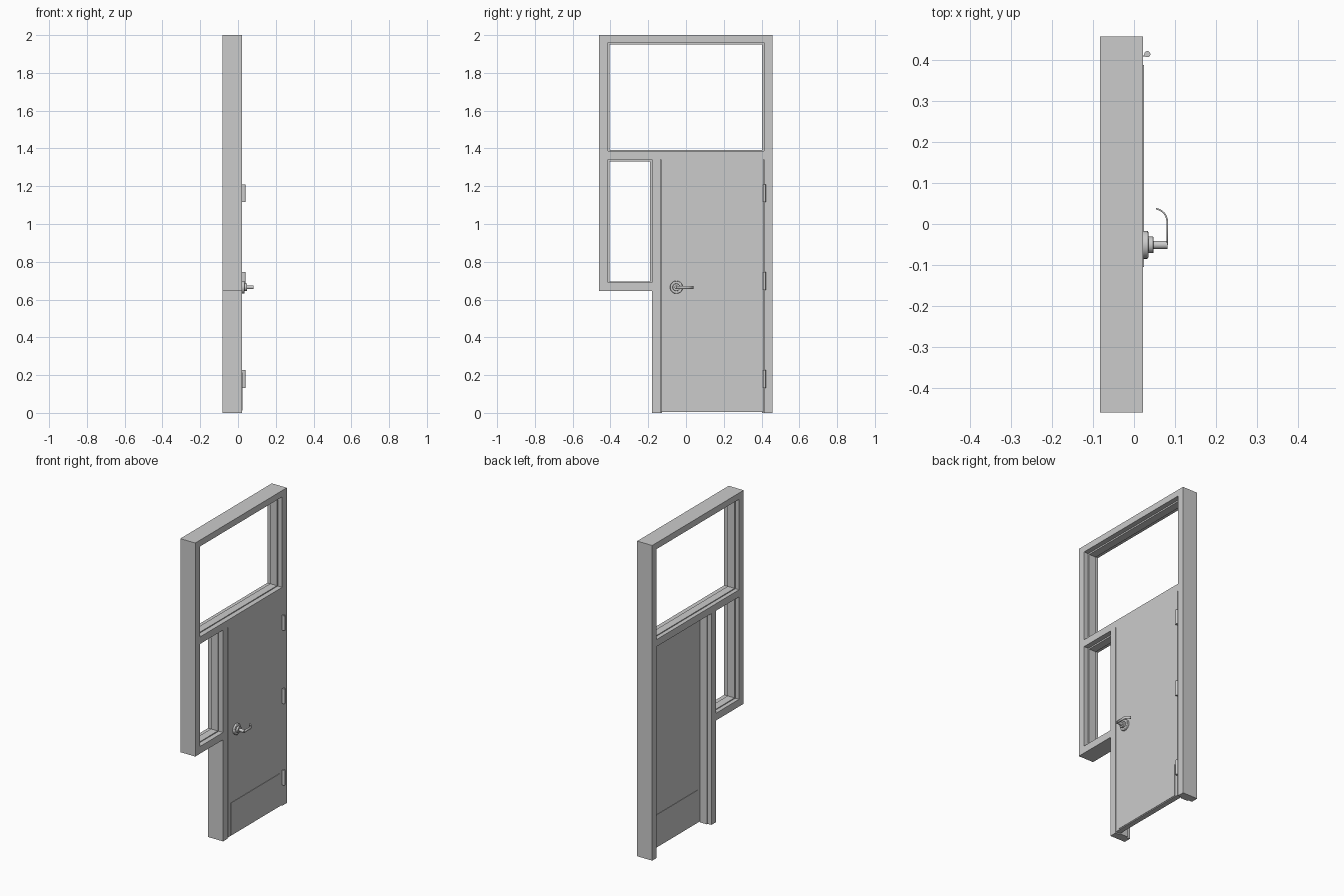
import bpy, bmesh, math

if "Cube" in bpy.data.objects:
    bpy.data.objects.remove(bpy.data.objects["Cube"])

X_BACK, X_FRONT = -0.083, 0.022


def rect(y0, z0, y1, z1):
    return [(y0, z0), (y1, z0), (y1, z1), (y0, z1)]


def plate(name, loops, x0, x1):
    """Fill closed (y, z) outlines (inner ones become holes), extruded x0..x1."""
    cu = bpy.data.curves.new(name, 'CURVE')
    cu.dimensions = '2D'
    cu.fill_mode = 'BOTH'
    cu.extrude = (x1 - x0) / 2
    for pts in loops:
        s = cu.splines.new('POLY')
        s.points.add(len(pts) - 1)
        for p, (y, z) in zip(s.points, pts):
            p.co = (y, z, 0, 1)
        s.use_cyclic_u = True
    ob = bpy.data.objects.new(name, cu)
    bpy.context.collection.objects.link(ob)
    ob.location.x = (x0 + x1) / 2
    ob.rotation_euler = (math.pi / 2, 0, math.pi / 2)
    bpy.ops.object.select_all(action='DESELECT')
    ob.select_set(True)
    bpy.context.view_layer.objects.active = ob
    bpy.ops.object.convert(target='MESH')
    ob = bpy.context.object
    # Weld the caps to the sides and keep every face flat
    bm = bmesh.new()
    bm.from_mesh(ob.data)
    bmesh.ops.remove_doubles(bm, verts=bm.verts, dist=1e-5)
    bmesh.ops.recalc_face_normals(bm, faces=bm.faces)
    for f in bm.faces:
        f.smooth = False
    bm.to_mesh(ob.data)
    bm.free()
    return ob


def box(name, x0, x1, y0, y1, z0, z1):
    bpy.ops.mesh.primitive_cube_add(size=1, location=((x0 + x1) / 2, (y0 + y1) / 2, (z0 + z1) / 2))
    ob = bpy.context.object
    ob.name = name
    ob.scale = (x1 - x0, y1 - y0, z1 - z0)
    return ob


def cylinder(name, r, length, loc, along_x=False, bevel=0):
    bpy.ops.mesh.primitive_cylinder_add(vertices=32, radius=r, depth=length, location=loc,
                                        rotation=(0, math.pi / 2 if along_x else 0, 0))
    ob = bpy.context.object
    ob.name = name
    if bevel:
        m = ob.modifiers.new('Bevel', 'BEVEL')
        m.width, m.segments = bevel, 2
    bpy.ops.object.shade_smooth_by_angle()
    return ob


# Frame: one outline with the door notch, plus two window openings
windows = {'transom': (-0.414, 1.386, 0.412, 1.960),
           'sidelight': (-0.414, 0.691, -0.181, 1.341)}
DY0, DY1, DZ = -0.136, 0.412, 1.341
outline = [(-0.46, 0.645), (-0.181, 0.645), (-0.181, 0), (DY0, 0), (DY0, DZ),
           (DY1, DZ), (DY1, 0), (0.458, 0), (0.458, 2.0), (-0.46, 2.0)]
plate('frame', [outline] + [rect(*w) for w in windows.values()], X_BACK, X_FRONT)

# Raised stops around each opening
T = 0.009
for name, (y0, z0, y1, z1) in windows.items():
    inner = rect(y0 + T, z0 + T * 0.6, y1 - T, z1 - T)
    plate(name + '_stop', [rect(y0, z0, y1, z1), inner], -0.057, -0.009)
plate('door_stop', [[(DY0, 0), (DY0 + T, 0), (DY0 + T, DZ - T), (DY1 - T, DZ - T),
                     (DY1 - T, 0), (DY1, 0), (DY1, DZ), (DY0, DZ)]], -0.057, -0.009)

# Door leaf with a kick plate on each side
box('door', -0.009, 0.022, DY0 + 0.003, DY1 - 0.003, 0.006, DZ)
box('front_kick_plate', 0.022, 0.0245, -0.105, 0.388, 0.012, 0.215)
box('back_kick_plate', -0.0115, -0.009, -0.105, 0.388, 0.012, 0.215)

# Hinges
for i, z in enumerate((0.18, 0.698, 1.163)):
    cylinder(f'hinge_barrel_{i}', 0.0075, 0.094, (0.0325, 0.415, z))
    box(f'hinge_leaf_{i}', 0.0, 0.0325, 0.409, 0.412, z - 0.047, z + 0.047)

# Handle: stepped rose and spindle
HY, HZ = -0.051, 0.665
for name, r, x0, x1, b in (('handle_rose', 0.034, 0.020, 0.035, 0.003),
                           ('handle_collar', 0.020, 0.034, 0.048, 0.002),
                           ('handle_spindle', 0.010, 0.047, 0.082, 0)):
    cylinder(name, r, x1 - x0, ((x0 + x1) / 2, HY, HZ), True, b)

# Lever: a flat strip that curls back towards the door
path = [(0.081, HY), (0.081, 0.006)]
path += [(0.048 + 0.033 * math.cos(a), 0.006 + 0.032 * math.sin(a))
         for a in (math.radians(d) for d in range(10, 81, 10))]
me = bpy.data.meshes.new('handle_lever')
bm = bmesh.new()
rows = [[bm.verts.new((x, y, HZ + s * 0.008)) for s in (-1, 1)] for x, y in path]
for a, b in zip(rows, rows[1:]):
    bm.faces.new((a[0], b[0], b[1], a[1]))
bm.to_mesh(me)
bm.free()
lever = bpy.data.objects.new('handle_lever', me)
bpy.context.collection.objects.link(lever)
m = lever.modifiers.new('Thickness', 'SOLIDIFY')
m.thickness, m.offset = 0.004, 0
bpy.ops.object.select_all(action='DESELECT')
lever.select_set(True)
bpy.context.view_layer.objects.active = lever
bpy.ops.object.shade_smooth_by_angle()
